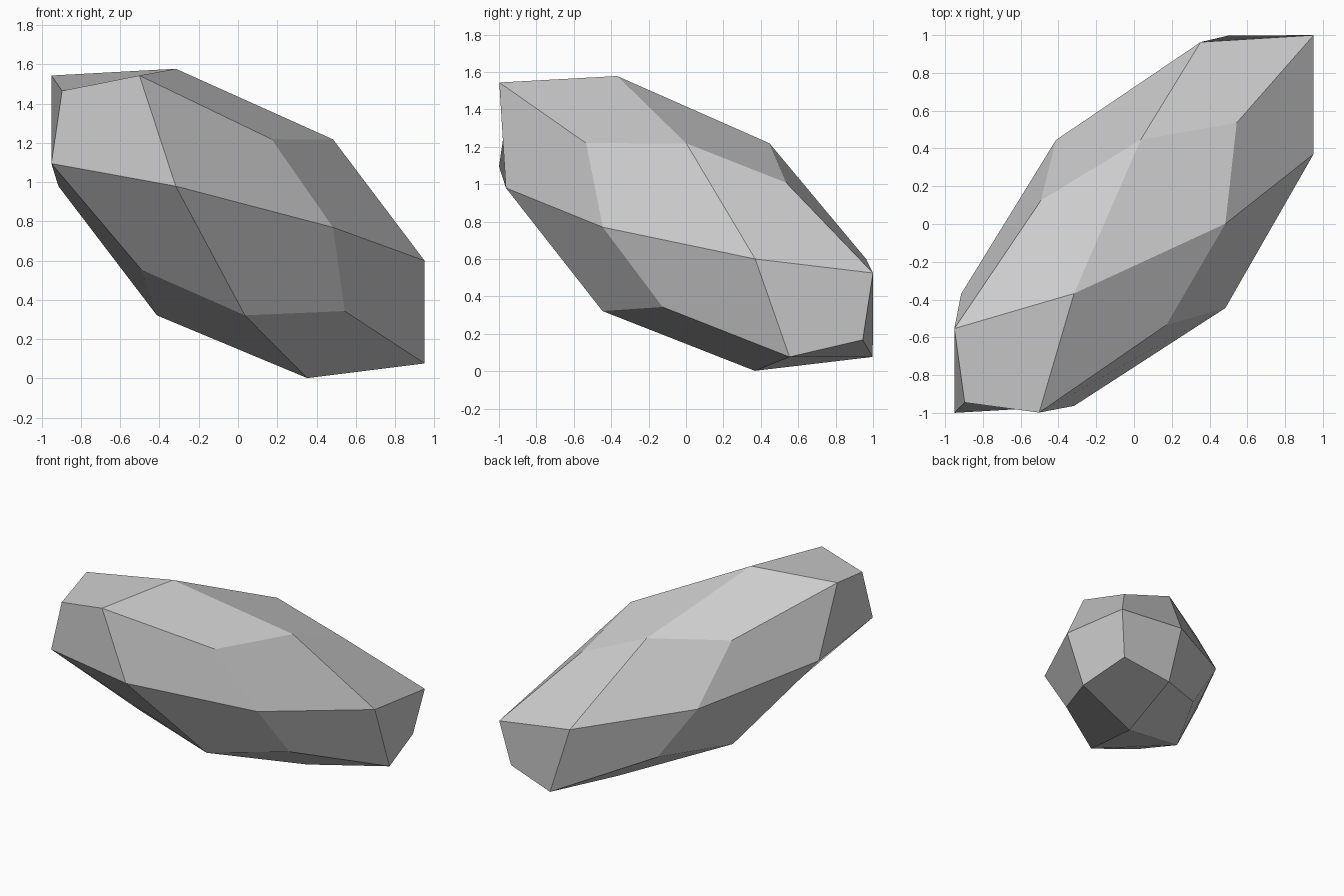
import bpy
import bmesh
from mathutils import Matrix, Vector

default_cube = bpy.data.objects.get("Cube")
if default_cube:
    bpy.data.objects.remove(default_cube, do_unlink=True)

# One plain stone colour
stone_grey = bpy.data.materials.new("stone_grey")
stone_grey.use_nodes = True
colour = (0.6, 0.6, 0.6, 1.0)
stone_grey.diffuse_color = colour
stone_grey.node_tree.nodes["Principled BSDF"].inputs["Base Color"].default_value = colour

# Skewed block: each column is where one side of the cube is pushed to
skew = Matrix(((0.933, 0.335, -0.335),
               (0.370, 0.963, -0.368),
               (-0.19, -0.19, 0.788)))
tip_centre = Vector((-0.088, 0, 0.91))
waist_centre = Vector((0.053, 0, 0.75))

bm = bmesh.new()
bmesh.ops.create_cube(bm, size=2)
for v in bm.verts:
    # The two far corners are the pointed ends of the rock
    is_tip = v.co.x == v.co.y == -v.co.z
    v.co = skew @ v.co + (tip_centre if is_tip else waist_centre)

mesh = bpy.data.meshes.new("rock")
bm.to_mesh(mesh)
bm.free()
mesh.materials.append(stone_grey)
rock = bpy.data.objects.new("rock", mesh)
bpy.context.collection.objects.link(rock)

# A single rounding step gives the large flat facets
facets = rock.modifiers.new("facets", 'SUBSURF')
facets.levels = 1
facets.render_levels = 1
facets.use_limit_surface = False
